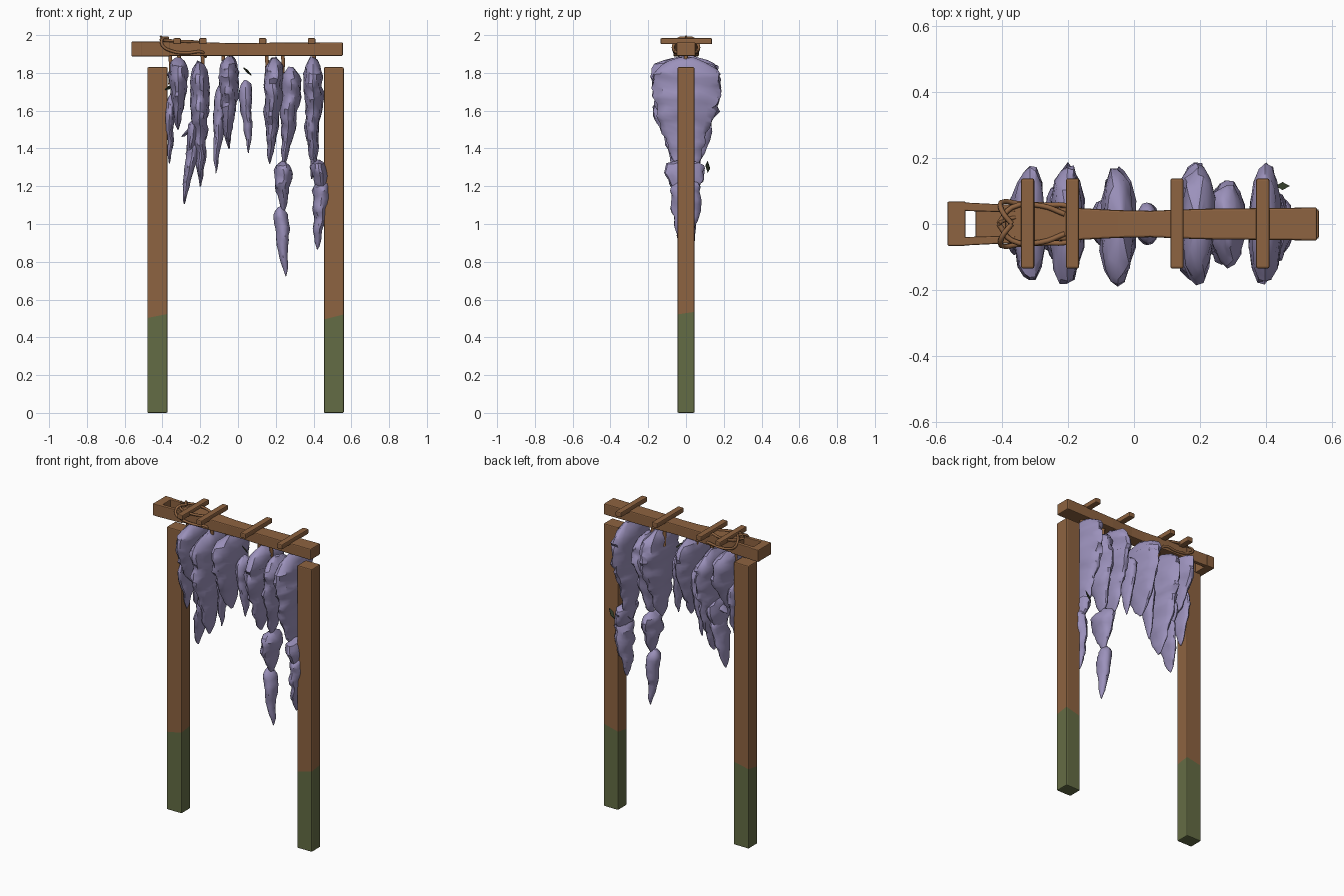
import bpy, bmesh, math
from mathutils import Vector, noise

if "Cube" in bpy.data.objects:
    bpy.data.objects.remove(bpy.data.objects["Cube"])


def material(name, rgb):
    m = bpy.data.materials.new(name)
    m.diffuse_color = (*rgb, 1)
    m.use_nodes = True
    m.node_tree.nodes["Principled BSDF"].inputs["Base Color"].default_value = m.diffuse_color
    return m


WOOD = material("brown wood", (0.27, 0.125, 0.052))
MOSS = material("mossy green", (0.127, 0.15, 0.058))
FLOWER = material("lilac blossom", (0.33, 0.285, 0.50))
LEAF = material("dark leaf", (0.035, 0.05, 0.025))


def finish(name, bm, mats, smooth=None, bevel=0):
    bmesh.ops.recalc_face_normals(bm, faces=bm.faces)
    mesh = bpy.data.meshes.new(name)
    bm.to_mesh(mesh)
    bm.free()
    ob = bpy.data.objects.new(name, mesh)
    bpy.context.collection.objects.link(ob)
    for m in mats:
        mesh.materials.append(m)
    if bevel:
        b = ob.modifiers.new("soft edges", 'BEVEL')
        b.width, b.segments, b.limit_method = bevel, 2, 'ANGLE'
    if smooth:
        bpy.ops.object.select_all(action='DESELECT')
        ob.select_set(True)
        bpy.context.view_layer.objects.active = ob
        bpy.ops.object.shade_smooth_by_angle(angle=math.radians(smooth))
    return ob


def add_box(bm, x0, x1, y0, y1, z0, z1):
    r = bmesh.ops.create_cube(bm, size=1)
    for v in r["verts"]:
        v.co = ((x0 + x1) / 2 + v.co.x * (x1 - x0),
                (y0 + y1) / 2 + v.co.y * (y1 - y0),
                (z0 + z1) / 2 + v.co.z * (z1 - z0))


# posts with mossy feet
for name, x0, x1, level, slope in (("left_post", -0.48, -0.373, 0.52, 0.2),
                                   ("right_post", 0.455, 0.56, 0.515, 0.25)):
    bm = bmesh.new()
    add_box(bm, x0, x1, -0.045, 0.045, 0, 1.83)
    bmesh.ops.bisect_plane(bm, geom=bm.verts[:] + bm.edges[:] + bm.faces[:],
                           plane_co=((x0 + x1) / 2, 0, level), plane_no=(-slope, -0.15, 1))
    for f in bm.faces:
        f.material_index = 1 if f.calc_center_median().z < level else 0
    finish(name, bm, (WOOD, MOSS), bevel=0.006)

# top beam: slightly waisted solid length
bm = bmesh.new()
rings = []
for x, h, zt in ((-0.39, 0.055, 1.963), (-0.2, 0.05, 1.963), (-0.05, 0.042, 1.958),
                 (0.05, 0.04, 1.958), (0.2, 0.046, 1.96), (0.555, 0.05, 1.962)):
    rings.append([bm.verts.new(p) for p in
                  ((x, -h, 1.89), (x, h, 1.89), (x, h, zt), (x, -h, zt))])
for a, b in zip(rings, rings[1:]):
    for i in range(4):
        j = (i + 1) % 4
        bm.faces.new((a[i], a[j], b[j], b[i]))
bm.faces.new(rings[0])
bm.faces.new(rings[-1])
finish("top_beam", bm, (WOOD,), bevel=0.006)

# open slotted left end of the beam
bm = bmesh.new()
add_box(bm, -0.565, -0.51, -0.066, 0.068, 1.888, 1.965)
for s in (-1, 1):
    y0, y1 = sorted((s * 0.04, s * 0.066))
    add_box(bm, -0.53, -0.36, y0, y1, 1.888, 1.965)
for v in bm.verts:
    if v.co.x > -0.4:
        v.co.y *= 0.87
finish("slotted_beam_end", bm, (WOOD,), bevel=0.004)

# cross slats
for i, x in enumerate((-0.322, -0.186, 0.13, 0.39)):
    bm = bmesh.new()
    add_box(bm, x - 0.02, x + 0.02, -0.135, 0.138, 1.952, 1.984)
    finish(f"cross_slat_{i + 1}", bm, (WOOD,), bevel=0.006)


# vines and stems
def tube(name, pts, radius):
    cu = bpy.data.curves.new(name, 'CURVE')
    cu.dimensions = '3D'
    cu.bevel_depth, cu.bevel_resolution = radius, 1
    cu.resolution_u = 4
    cu.use_fill_caps = True
    sp = cu.splines.new('BEZIER')
    sp.bezier_points.add(len(pts) - 1)
    for bp, p in zip(sp.bezier_points, pts):
        bp.co = p
        bp.handle_left_type = bp.handle_right_type = 'AUTO'
    ob = bpy.data.objects.new(name, cu)
    bpy.context.collection.objects.link(ob)
    cu.materials.append(WOOD)


for side, s in (("front", -1), ("back", 1)):
    tube(f"{side}_vine", ((-0.37, 0, 1.985), (-0.40, s * 0.04, 1.98), (-0.40, s * 0.066, 1.945),
                          (-0.35, s * 0.062, 1.915), (-0.27, s * 0.058, 1.905),
                          (-0.19, s * 0.05, 1.91), (-0.17, s * 0.02, 1.885)), 0.008)
    tube(f"{side}_upper_vine", ((-0.41, 0, 1.975), (-0.37, s * 0.05, 1.972),
                                (-0.28, s * 0.055, 1.967), (-0.21, s * 0.03, 1.965)), 0.008)
tube("vine_tip", ((-0.36, 0.02, 1.96), (-0.395, 0.01, 1.975), (-0.41, 0, 1.995)), 0.006)
for i, (x, z) in enumerate(((-0.36, 1.74), (-0.315, 1.82), (-0.19, 1.80), (-0.08, 1.78),
                            (-0.04, 1.82), (0.15, 1.78), (0.235, 1.80), (0.40, 1.82))):
    tube(f"stem_{i + 1}", ((x, 0, 1.91), (x + 0.004, 0, (1.91 + z) / 2), (x, 0.01, z)), 0.011)

# hanging blossom clusters: lumpy tapered lofts, broad in depth
PROFILE = ((0, 0.25), (0.05, 0.72), (0.13, 1), (0.33, 0.97), (0.55, 0.78),
           (0.75, 0.52), (0.9, 0.32), (1, 0.06))


def profile(t):
    for (a, ra), (b, rb) in zip(PROFILE, PROFILE[1:]):
        if t <= b:
            return ra + (rb - ra) * (t - a) / (b - a)
    return PROFILE[-1][1]


def cluster(name, zt, zb, xt, xb, hx, hy):
    bm = bmesh.new()
    n, rows = 16, max(9, round((zt - zb) / 0.022))
    prev = None
    for k in range(rows + 1):
        t = k / rows
        z, r = zt + (zb - zt) * t, profile(t)
        wob = noise.noise(Vector((xt * 31, 5.5, z * 14)))
        cx, cy = xt + (xb - xt) * t + 0.012 * wob, 0.01 * wob
        ring = []
        for i in range(n):
            a = 2 * math.pi * i / n
            p = Vector((cx + hx * r * math.cos(a), cy + hy * r * math.sin(a), z))
            g = 1 + 0.28 * noise.noise(p * 17) + 0.16 * noise.noise(p * 38)
            ring.append(bm.verts.new((cx + (p.x - cx) * g,
                                      cy + (p.y - cy) * (1 + (g - 1) * 0.6),
                                      z + 0.012 * noise.noise(p * 25))))
        if prev:
            for i in range(n):
                j = (i + 1) % n
                bm.faces.new((prev[i], prev[j], ring[j], ring[i]))
        else:
            bm.faces.new(ring)
        prev = ring
    bm.faces.new(prev)
    finish(name, bm, (FLOWER,), smooth=35)


CLUSTERS = (
    (1.88, 1.50, -0.315, -0.315, 0.050, 0.180), (1.68, 1.32, -0.355, -0.365, 0.026, 0.085),
    (1.86, 1.20, -0.205, -0.195, 0.050, 0.180), (1.55, 1.32, -0.23, -0.26, 0.034, 0.115),
    (1.44, 1.10, -0.235, -0.285, 0.030, 0.085), (1.53, 1.46, -0.22, -0.30, 0.020, 0.05),
    (1.89, 1.40, -0.04, -0.055, 0.052, 0.180), (1.74, 1.27, -0.085, -0.12, 0.034, 0.070),
    (1.76, 1.38, 0.035, 0.058, 0.034, 0.065), (1.88, 1.32, 0.19, 0.172, 0.052, 0.180),
    (1.83, 1.30, 0.285, 0.245, 0.052, 0.125), (1.33, 1.06, 0.242, 0.235, 0.046, 0.095),
    (1.09, 0.72, 0.222, 0.252, 0.037, 0.052), (1.88, 1.24, 0.395, 0.395, 0.050, 0.180),
    (1.34, 1.12, 0.425, 0.455, 0.040, 0.110), (1.24, 0.86, 0.45, 0.42, 0.042, 0.085))
for i, c in enumerate(CLUSTERS):
    cluster(f"blossom_cluster_{i + 1}", *c)

# stray leaves
for i, (x, y, z, d) in enumerate(((0.05, 0, 1.805, -0.02), (0.45, 0.115, 1.30, 0.03),
                                  (-0.365, -0.05, 1.72, 0.01))):
    bm = bmesh.new()
    c = Vector((x, y, z))
    pts = [c + Vector(o) for o in ((-0.022, 0, -d), (0.0, -0.012, 0.008),
                                   (0.022, 0, d), (0.0, 0.012, -0.008))]
    f = bm.faces.new([bm.verts.new(p) for p in pts])
    r = bmesh.ops.extrude_face_region(bm, geom=[f])
    for v in r["geom"]:
        if isinstance(v, bmesh.types.BMVert):
            v.co.z += 0.005
    finish(f"leaf_{i + 1}", bm, (LEAF,))
